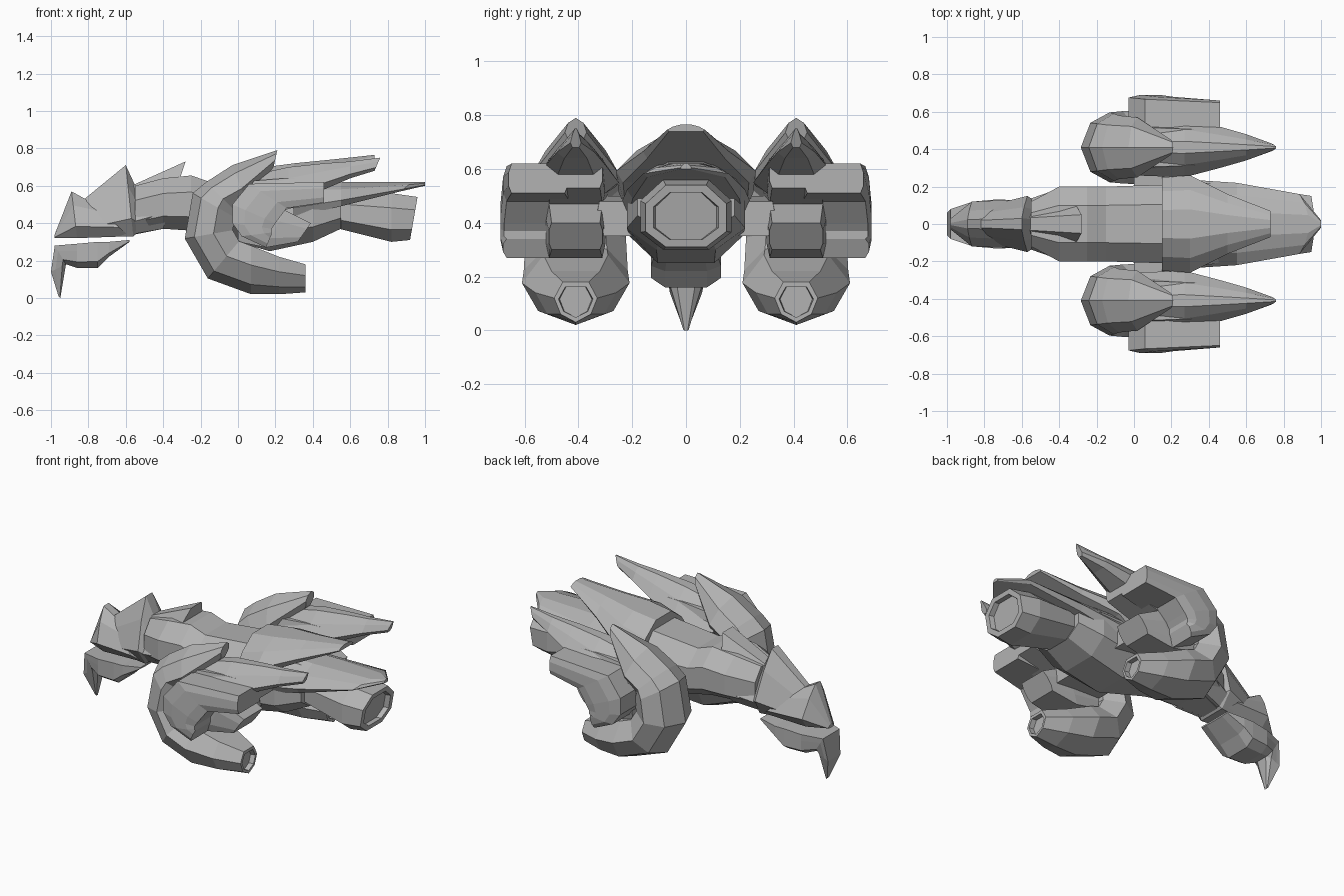
import bpy
import bmesh
from math import cos, sin, radians

cube = bpy.data.objects.get("Cube")
if cube:
    bpy.data.objects.remove(cube, do_unlink=True)

# One grey hull colour
hull_grey = bpy.data.materials.new("hull grey")
hull_grey.use_nodes = True
colour = (0.45, 0.45, 0.45, 1)
hull_grey.diffuse_color = colour
hull_grey.node_tree.nodes["Principled BSDF"].inputs["Base Color"].default_value = colour


def profile(crown, shoulder, keel, depth=.3, waist=.75):
    """Section widths at the top, shoulder, waist and bottom."""
    return ((0, crown), (depth, shoulder), (waist, 1), (1, keel))


ROUND = profile(crown=.5, shoulder=1, keel=.5)
ARCH = profile(crown=.3, shoulder=.7, keel=.9)
WEDGE = profile(crown=.2, shoulder=.6, keel=.6)
CREST = profile(crown=.25, shoulder=.55, keel=.6)
RIDGE = profile(crown=0, shoulder=.7, keel=.6, depth=.2, waist=.6)
BLOCK = profile(crown=.9, shoulder=1, keel=.9)
JAW = profile(crown=1, shoulder=1, keel=.6)


def cut(x, top, bottom, half, lean=0):
    """Section between a top point and a bottom point shifted along x by lean."""
    return (x, top), (x + lean, bottom), half


def arc(x, z, outer, inner, start, end, steps, half, flare):
    """Sections fanned around a centre; flare widens them along the sweep."""
    cuts = []
    for i in range(steps + 1):
        t = i / steps
        angle = radians(start + (end - start) * t)
        rim = [(x + r * cos(angle), z + r * sin(angle)) for r in (outer, inner)]
        cuts.append((*rim, half + flare * t))
    return cuts


def recess(end, depth):
    """Narrower rim and floor that hollow out a nozzle end."""
    (ax, az), (bx, bz), half = end
    dx, dz = (bx - ax) * .12, (bz - az) * .12
    rim = (ax + dx, az + dz), (bx - dx, bz - dz), half * .8
    floor = (ax + dx - depth, az + dz), (bx - dx - depth, bz - dz), half * .75
    return [end, rim, floor]


def loft(name, cuts, shape, centre=0):
    """Skin a run of sections into a closed, flat-shaded part."""
    bm = bmesh.new()
    rings = []
    for (ax, az), (bx, bz), half in cuts:
        side = [(ax + (bx - ax) * f, half * w, az + (bz - az) * f) for f, w in shape]
        outline = side + [(x, -y, z) for x, y, z in reversed(side)]
        rings.append([bm.verts.new((x, y + centre, z)) for x, y, z in outline])
    for first, second in zip(rings, rings[1:]):
        for i in range(len(first)):
            bm.faces.new((first[i - 1], first[i], second[i], second[i - 1]))
    bm.faces.new(rings[0])
    bm.faces.new(rings[-1])
    bmesh.ops.remove_doubles(bm, verts=bm.verts, dist=.0001)
    bmesh.ops.recalc_face_normals(bm, faces=bm.faces)
    mesh = bpy.data.meshes.new(name)
    bm.to_mesh(mesh)
    bm.free()
    mesh.materials.append(hull_grey)
    part = bpy.data.objects.new(name, mesh)
    bpy.context.collection.objects.link(part)


# Central hull and neck
loft("main_hull", [
    cut(x=-.55, top=.6, bottom=.34, half=.12),
    cut(x=-.4, top=.64, bottom=.37, half=.2),
    cut(x=-.25, top=.655, bottom=.36, half=.2),
    cut(x=-.15, top=.62, bottom=.34, half=.2),
    cut(x=.17, top=.65, bottom=.25, half=.21),
    cut(x=.4, top=.62, bottom=.3, half=.22),
    cut(x=.55, top=.6, bottom=.37, half=.18),
], ROUND)

# Raised back plate with its collar
loft("back_plate", [
    cut(x=.15, top=.7, bottom=.45, half=.25),
    cut(x=.3, top=.72, bottom=.55, half=.26),
    cut(x=.5, top=.74, bottom=.64, half=.16),
    cut(x=.73, top=.765, bottom=.74, half=.07),
], ARCH)

# Tail shell above the main engine
loft("tail_shell", [
    cut(x=.25, top=.64, bottom=.42, half=.24),
    cut(x=.55, top=.62, bottom=.49, half=.22),
    cut(x=.93, top=.62, bottom=.57, half=.16, lean=-.06),
    cut(x=1, top=.62, bottom=.6, half=.02),
], ARCH)

# Main engine with recessed nozzle
loft("main_engine", [
    cut(x=.5, top=.56, bottom=.38, half=.14),
    cut(x=.82, top=.56, bottom=.3, half=.17),
    *recess(cut(x=.96, top=.54, bottom=.31, half=.15, lean=-.04), depth=.03),
], ROUND)

# Head: crest, brow, face and beaked jaw
loft("head_crest", [
    cut(x=-.57, top=.6, bottom=.34, half=.13),
    cut(x=-.28, top=.73, bottom=.37, half=.2, lean=-.12),
], CREST)
loft("head_brow", [
    cut(x=-.82, top=.53, bottom=.33, half=.1, lean=.06),
    cut(x=-.6, top=.71, bottom=.33, half=.15, lean=.04),
    cut(x=-.54, top=.58, bottom=.35, half=.13),
], WEDGE)
loft("head_face", [
    cut(x=-.98, top=.34, bottom=.32, half=.03),
    cut(x=-.89, top=.57, bottom=.32, half=.12, lean=.03),
    cut(x=-.8, top=.52, bottom=.33, half=.13, lean=.22),
], WEDGE)
loft("beak_jaw", [
    cut(x=-.96, top=.01, bottom=0, half=.01, lean=.01),
    cut(x=-1, top=.14, bottom=.18, half=.06, lean=.08),
    cut(x=-.98, top=.28, bottom=.18, half=.08, lean=.06),
    cut(x=-.86, top=.29, bottom=.16, half=.12),
    cut(x=-.75, top=.3, bottom=.16, half=.13),
    cut(x=-.69, top=.3, bottom=.22, half=.13),
    cut(x=-.58, top=.31, bottom=.3, half=.11),
], JAW)

# Engine pods, one on each side
for label, side in (("front", -1), ("back", 1)):
    middle = side * .41

    # Curled crescent running from its pointed top to a nozzle
    loft(label + "_pod_crescent", [
        cut(x=.21, top=.79, bottom=.7, half=.04, lean=-.02),
        cut(x=-.03, top=.71, bottom=.5, half=.16, lean=.08),
        cut(x=-.17, top=.62, bottom=.47, half=.17, lean=.15),
        *arc(x=.07, z=.38, outer=.36, inner=.1, start=150, end=270,
             steps=3, half=.18, flare=.02),
        cut(x=.22, top=.02, bottom=.22, half=.15),
        *recess(cut(x=.36, top=.03, bottom=.18, half=.08), depth=.03),
    ], RIDGE, middle)

    # Long swept blade
    loft(label + "_pod_blade", [
        cut(x=0, top=.64, bottom=.5, half=.15),
        cut(x=.27, top=.7, bottom=.5, half=.16),
        cut(x=.46, top=.72, bottom=.58, half=.11),
        cut(x=.6, top=.73, bottom=.64, half=.07),
        cut(x=.76, top=.75, bottom=.68, half=.02, lean=-.03),
    ], WEDGE, middle)

    # Square intake block under the blade
    loft(label + "_pod_intake", [
        cut(x=0, top=.62, bottom=.47, half=.12),
        cut(x=.25, top=.64, bottom=.47, half=.11),
        cut(x=.46, top=.64, bottom=.53, half=.1),
    ], BLOCK, middle)

    # Curved guard on the outer side
    loft(label + "_pod_guard", [
        cut(x=.46, top=.62, bottom=.51, half=.11),
        cut(x=.06, top=.61, bottom=.48, half=.13, lean=.2),
        cut(x=-.03, top=.5, bottom=.4, half=.14, lean=.23),
        cut(x=-.03, top=.4, bottom=.37, half=.14, lean=.21),
        cut(x=.02, top=.33, bottom=.35, half=.14, lean=.16),
        cut(x=.15, top=.27, bottom=.34, half=.13, lean=.03),
    ], BLOCK, side * .55)

    # Short inner thruster
    loft(label + "_pod_thruster", [
        cut(x=0, top=.47, bottom=.3, half=.11),
        cut(x=.25, top=.47, bottom=.27, half=.11, lean=-.1),
        cut(x=.39, top=.4, bottom=.3, half=.1, lean=-.07),
    ], BLOCK, middle)

    # Strut joining the pod to the hull
    loft(label + "_pod_strut", [
        cut(x=0, top=.5, bottom=.36, half=.08),
        cut(x=.3, top=.48, bottom=.35, half=.08),
    ], BLOCK, side * .25)
